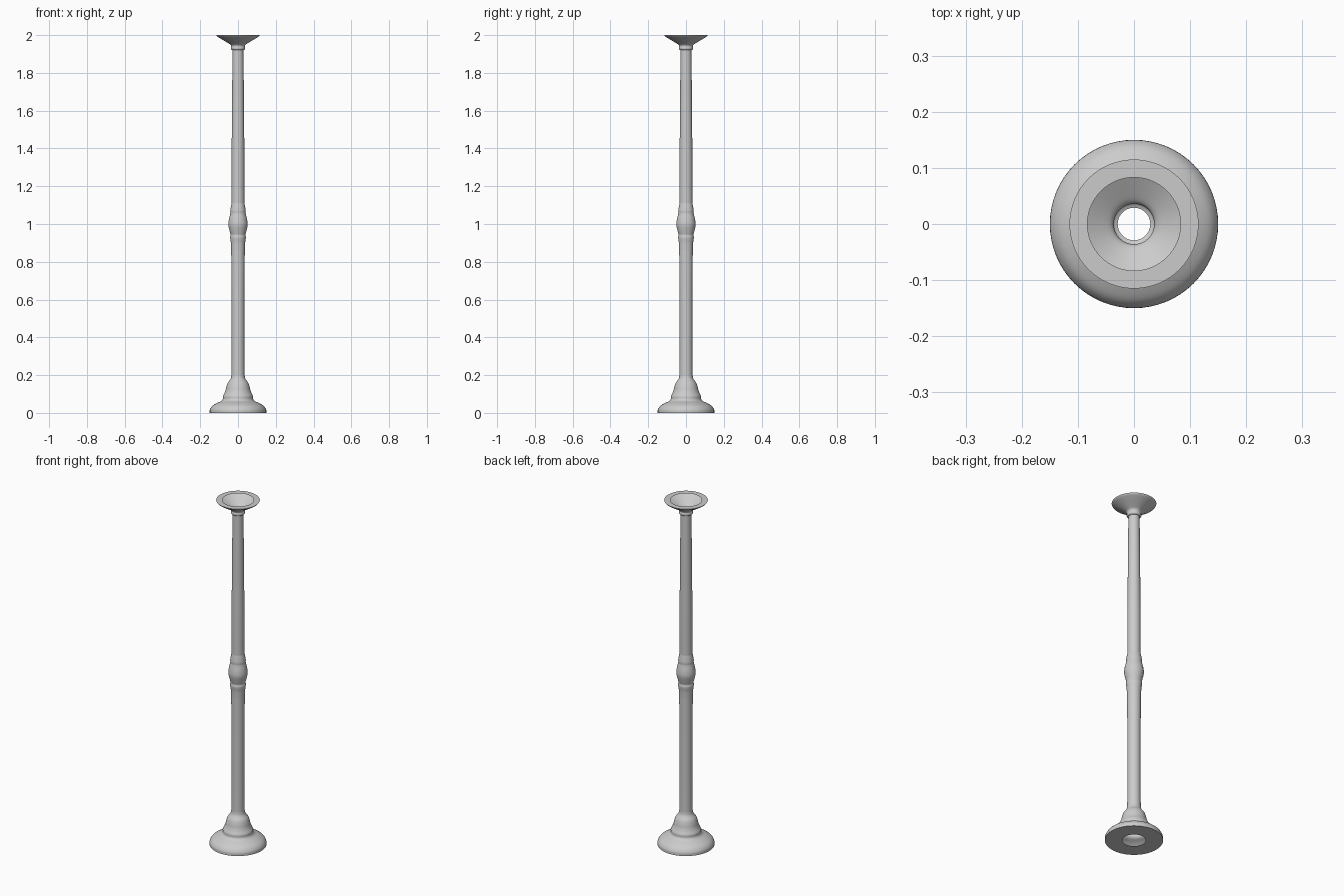
import bpy, math
from mathutils import Vector

if "Cube" in bpy.data.objects:
    bpy.data.objects.remove(bpy.data.objects["Cube"])

SIDES = 64


def smooth_curve(points, steps=4):
    """Catmull-Rom curve through (radius, height) points."""
    p = [Vector(q) for q in points]
    p = [p[0]] + p + [p[-1]]
    out = []
    for i in range(1, len(p) - 2):
        a, b, c, d = p[i - 1:i + 3]
        for s in range(steps):
            t = s / steps
            out.append(0.5 * (2 * b + (c - a) * t + (2 * a - 5 * b + 4 * c - d) * t ** 2
                              + (3 * b - a - 3 * c + d) * t ** 3))
    return out + [p[-1]]


def lathe(name, profile):
    """Revolve an upward profile around z, leaving the ends open."""
    n = SIDES
    verts = [(r * math.cos(2 * math.pi * k / n), r * math.sin(2 * math.pi * k / n), z)
             for r, z in profile for k in range(n)]
    faces = [(i * n + k, i * n + (k + 1) % n, (i + 1) * n + (k + 1) % n, (i + 1) * n + k)
             for i in range(len(profile) - 1) for k in range(n)]
    mesh = bpy.data.meshes.new(name)
    mesh.from_pydata(verts, [], faces)
    obj = bpy.data.objects.new(name, mesh)
    bpy.context.collection.objects.link(obj)
    bpy.ops.object.select_all(action='DESELECT')
    obj.select_set(True)
    bpy.context.view_layer.objects.active = obj
    bpy.ops.object.shade_smooth_by_angle(angle=math.radians(35))
    return obj


# Stepped foot with a ring-shaped underside
foot = smooth_curve([(0.15, 0.008), (0.148, 0.02), (0.136, 0.037), (0.112, 0.052),
                     (0.09, 0.062), (0.081, 0.073), (0.08, 0.088), (0.072, 0.104),
                     (0.066, 0.12), (0.062, 0.138), (0.055, 0.158), (0.045, 0.172),
                     (0.038, 0.184), (0.035, 0.2)])
lathe("foot", [(0.06, 0), (0.15, 0)] + foot)

# Lower shaft
lathe("lower_shaft", [(0.035, 0.2), (0.034, 0.3), (0.034, 0.65), (0.036, 0.86)])

# Turned knop in the middle, with a bead on each side
lathe("middle_knop", smooth_curve([(0.036, 0.86), (0.038, 0.9), (0.041, 0.922),
                                   (0.041, 0.934), (0.039, 0.942), (0.045, 0.965),
                                   (0.051, 0.995), (0.048, 1.025), (0.041, 1.055),
                                   (0.041, 1.07), (0.038, 1.09), (0.034, 1.11)]))

# Tapered upper shaft
lathe("upper_shaft", [(0.034, 1.11), (0.034, 1.35), (0.031, 1.7), (0.029, 1.92)])

# Neck bead and flared cup with a flat ring rim
neck = smooth_curve([(0.029, 1.92), (0.036, 1.924), (0.038, 1.932), (0.036, 1.94)])
cup = smooth_curve([(0.036, 1.94), (0.041, 1.95), (0.063, 1.964),
                    (0.09, 1.98), (0.11, 1.993), (0.115, 2.0)])
lathe("candle_cup", neck + cup[1:] + [(0.083, 2.0)])
